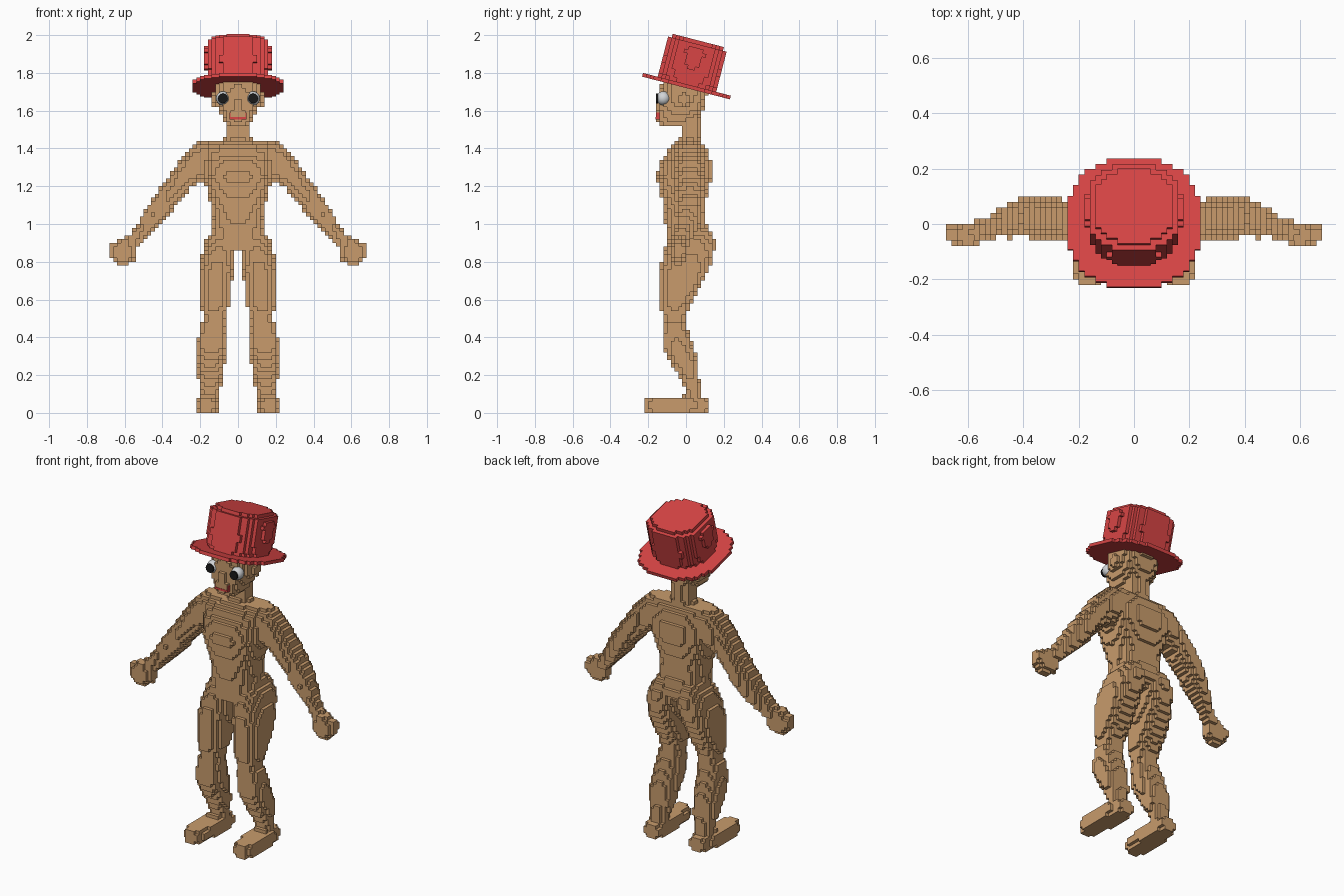
import bpy, bmesh, math
from mathutils import Vector

cube = bpy.data.objects.get("Cube")
if cube:
    bpy.data.objects.remove(cube, do_unlink=True)

CELL = 0.02
X, Y, Z = 0, 1, 2


def material(name, rgb):
    m = bpy.data.materials.new(name)
    m.use_nodes = True
    color = (*rgb, 1)
    m.diffuse_color = color
    m.node_tree.nodes["Principled BSDF"].inputs["Base Color"].default_value = color
    return m


skin = material("tan_wood", (0.58, 0.33, 0.15))
red = material("red", (0.69, 0.06, 0.06))
white = material("eye_white", (0.64, 0.66, 0.68))
black = material("black", (0.01, 0.01, 0.01))


def add_object(name, bm, mat, mirror=False):
    mesh = bpy.data.meshes.new(name)
    bm.to_mesh(mesh)
    bm.free()
    mesh.materials.append(mat)
    obj = bpy.data.objects.new(name, mesh)
    bpy.context.collection.objects.link(obj)
    if mirror:
        mod = obj.modifiers.new("mirror", "MIRROR")
        mod.use_mirror_merge = False
    return obj


def section_at(sections, t):
    """Interpolate (t, centre_u, centre_v, radius_u, radius_v)."""
    for a, b in zip(sections, sections[1:]):
        if a[0] <= t <= b[0]:
            k = (t - a[0]) / (b[0] - a[0])
            return [p + (q - p) * k for p, q in zip(a[1:], b[1:])]
    return None


def loft_cells(axis, sections, power):
    """Cells whose centres fall inside a lofted superellipse."""
    u_axis, v_axis = [a for a in (X, Y, Z) if a != axis]
    cells = set()

    def span(lo, hi):
        return range(math.floor(lo / CELL) - 1, math.ceil(hi / CELL) + 2)

    for i in span(sections[0][0], sections[-1][0]):
        s = section_at(sections, (i + 0.5) * CELL)
        if s is None:
            continue
        cu, cv, ru, rv = s
        for j in span(cu - ru, cu + ru):
            for k in span(cv - rv, cv + rv):
                du = abs((j + 0.5) * CELL - cu) / ru
                dv = abs((k + 0.5) * CELL - cv) / rv
                if du ** power + dv ** power <= 1:
                    c = [0, 0, 0]
                    c[axis], c[u_axis], c[v_axis] = i, j, k
                    cells.add(tuple(c))
    return cells


def blocks(name, mat, axis, sections, power=2.4, mirror=False):
    """Build the stepped outer skin of a lofted shape."""
    cells = loft_cells(axis, sections, power)
    bm = bmesh.new()
    verts = {}
    for cell in cells:
        for a in (X, Y, Z):
            b, c = (a + 1) % 3, (a + 2) % 3
            for side in (0, 1):
                near = list(cell)
                near[a] += 1 if side else -1
                if tuple(near) in cells:
                    continue
                quad = []
                for p, q in ((0, 0), (1, 0), (1, 1), (0, 1)):
                    corner = list(cell)
                    corner[a] += side
                    corner[b] += p
                    corner[c] += q
                    key = tuple(corner)
                    if key not in verts:
                        verts[key] = bm.verts.new(Vector(key) * CELL)
                    quad.append(verts[key])
                bm.faces.new(quad if side else quad[::-1])
    return add_object(name, bm, mat, mirror)


def box(name, mat, centre, size, mirror=False):
    bm = bmesh.new()
    bmesh.ops.create_cube(bm, size=1)
    for v in bm.verts:
        v.co = Vector(c + p * s for c, p, s in zip(centre, v.co, size))
    return add_object(name, bm, mat, mirror)


# Torso and neck
blocks("torso", skin, Z, [
    (0.86, 0, 0, .12, .10), (0.92, 0, .02, .15, .12), (0.96, 0, .01, .135, .115),
    (1.0, 0, 0, .13, .11), (1.1, 0, -.01, .14, .115), (1.16, 0, -.01, .16, .125),
    (1.25, 0, -.01, .18, .15), (1.33, 0, 0, .185, .135), (1.4, 0, .01, .2, .1),
    (1.44, 0, .02, .2, .06)], 2.6)
blocks("neck", skin, Z, [
    (1.42, 0, .02, .1, .07), (1.46, 0, .02, .07, .05), (1.58, 0, .025, .06, .05)])

# Head with nose and ears
blocks("head", skin, Z, [
    (1.52, 0, -.085, .05, .05), (1.54, 0, -.06, .07, .09), (1.58, 0, -.035, .09, .12),
    (1.62, 0, -.025, .11, .125), (1.7, 0, -.01, .125, .125), (1.8, 0, 0, .12, .12)], 2.5)
blocks("nose", skin, Z, [(1.6, 0, -.14, .03, .025), (1.68, 0, -.125, .02, .02)], 4)
blocks("ears", skin, X, [(.1, -.01, 1.66, .03, .035), (.14, -.01, 1.66, .025, .03)],
       mirror=True)

# Arms and hands
blocks("arms", skin, X, [
    (.14, .02, 1.34, .08, .09), (.2, .02, 1.33, .08, .11), (.25, .015, 1.3, .075, .11),
    (.3, .02, 1.24, .075, .11), (.39, .025, 1.12, .075, .1), (.45, .015, 1.05, .065, .09),
    (.5, 0, .985, .05, .075), (.55, -.02, .92, .035, .055), (.6, -.03, .87, .035, .04)],
    mirror=True)
blocks("hands", skin, X, [
    (.54, -.03, .86, .03, .05), (.6, -.04, .855, .045, .08), (.64, -.04, .85, .04, .06),
    (.68, -.035, .855, .025, .035)], mirror=True)

# Legs and feet
blocks("legs", skin, Z, [
    (.06, .15, .04, .05, .035), (.12, .15, .04, .05, .037), (.18, .145, .02, .065, .05),
    (.27, .145, -.01, .075, .075), (.35, .14, -.045, .075, .085),
    (.45, .135, -.06, .07, .068), (.5, .125, -.06, .058, .06), (.57, .12, -.06, .075, .08),
    (.65, .12, -.035, .085, .105), (.75, .115, -.01, .09, .13), (.85, .1, .015, .09, .135),
    (.92, .09, .03, .08, .125), (.98, .075, .04, .055, .08)], mirror=True)
blocks("feet", skin, Y, [
    (-.22, .165, .04, .04, .03), (-.18, .165, .04, .055, .04), (0, .16, .045, .06, .047),
    (.08, .155, .04, .05, .042), (.12, .15, .04, .04, .035)], 4, mirror=True)

# Eyes: round whites with dark discs in front
bm = bmesh.new()
bmesh.ops.create_uvsphere(bm, u_segments=16, v_segments=10, radius=.037)
bmesh.ops.translate(bm, verts=bm.verts, vec=(.08, -.12, 1.665))
for f in bm.faces:
    f.smooth = True
add_object("eyes", bm, white, True)
bm = bmesh.new()
bmesh.ops.create_cone(bm, cap_ends=True, segments=12, radius1=.026, radius2=.026, depth=.009)
for v in bm.verts:
    v.co = (v.co.x + .08, v.co.z - .154, v.co.y + 1.665)
bmesh.ops.recalc_face_normals(bm, faces=bm.faces)
add_object("pupils", bm, black, True)

# Smiling mouth
box("mouth", red, (0, -.14, 1.56), (.09, .045, .012))
box("mouth_corners", red, (.04, -.135, 1.575), (.01, .045, .03), True)

# Tilted hat
brim = blocks("hat_brim", red, Z, [(0, 0, 0, .24, .24), (CELL, 0, 0, .24, .24)], 2.5)
crown = blocks("hat_crown", red, Z, [
    (CELL, 0, 0, .155, .155), (.1, 0, 0, .17, .165), (.2, 0, 0, .175, .162),
    (.24, 0, 0, .165, .16), (.26, 0, 0, .12, .12)], 2.5)
for part in (brim, crown):
    part.location.z = 1.72
    part.rotation_euler.x = math.radians(-14.5)
